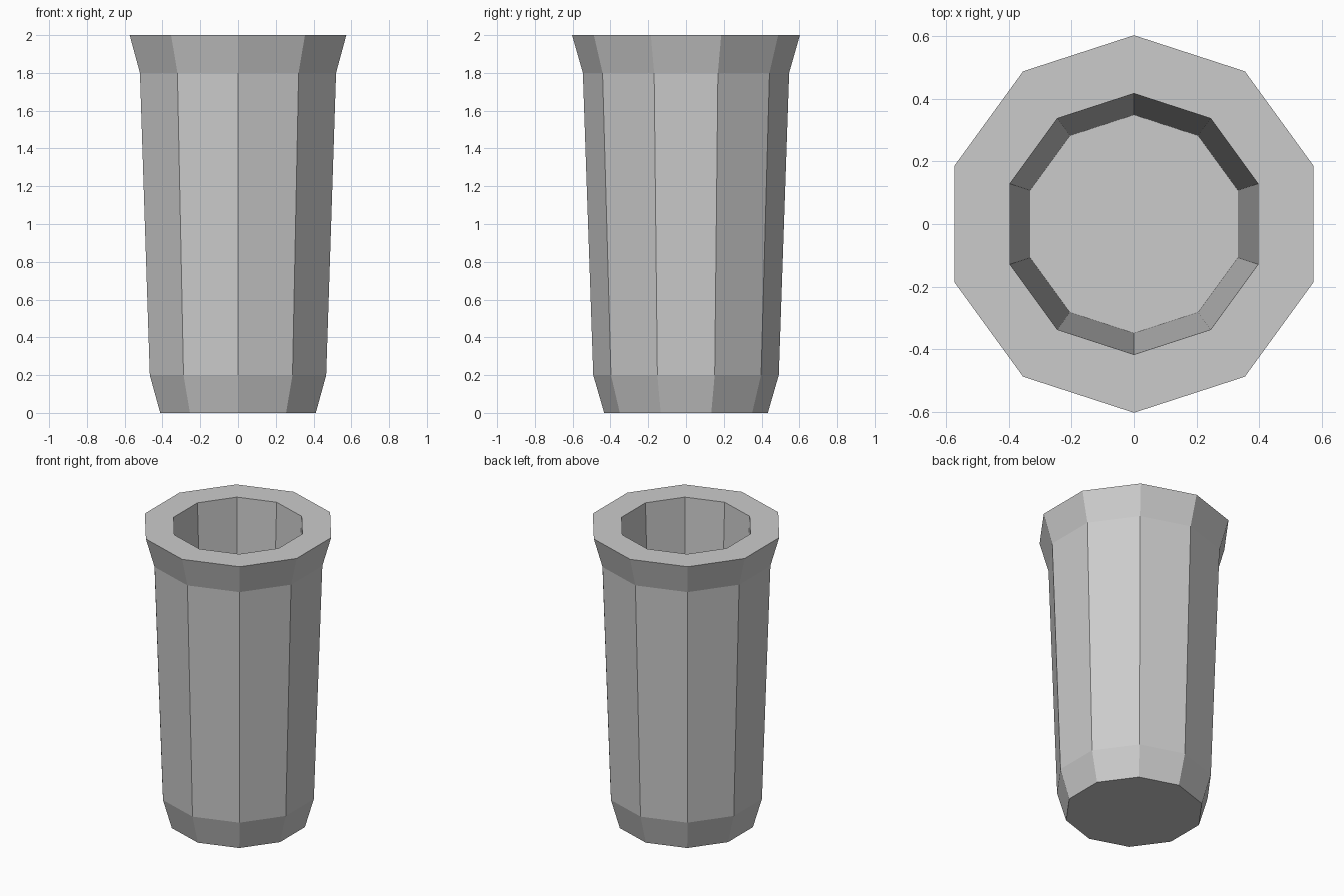
import bpy, bmesh
from math import cos, sin, pi

if "Cube" in bpy.data.objects:
    bpy.data.objects.remove(bpy.data.objects["Cube"])

SIDES = 10

# Profile (radius, height): outside from base to rim, then down the inner wall
PROFILE = [
    (0.433, 0.0), (0.491, 0.2), (0.546, 1.8), (0.603, 2.0),
    (0.417, 2.0), (0.349, 0.2),
]


def ring(bm, radius, z):
    return [bm.verts.new((radius * cos(pi / 2 + 2 * pi * i / SIDES),
                          radius * sin(pi / 2 + 2 * pi * i / SIDES), z))
            for i in range(SIDES)]


# Ten-sided cup: flared rim, tapered body, chamfered foot, hollow inside
bm = bmesh.new()
rings = [ring(bm, r, z) for r, z in PROFILE]
for low, high in zip(rings, rings[1:]):
    for i in range(SIDES):
        j = (i + 1) % SIDES
        bm.faces.new((low[i], low[j], high[j], high[i]))

# Underside and inner floor
bm.faces.new(rings[0][::-1])
bm.faces.new(rings[-1])
bmesh.ops.recalc_face_normals(bm, faces=bm.faces)

mesh = bpy.data.meshes.new("cup")
bm.to_mesh(mesh)
bm.free()
bpy.context.collection.objects.link(bpy.data.objects.new("cup", mesh))
